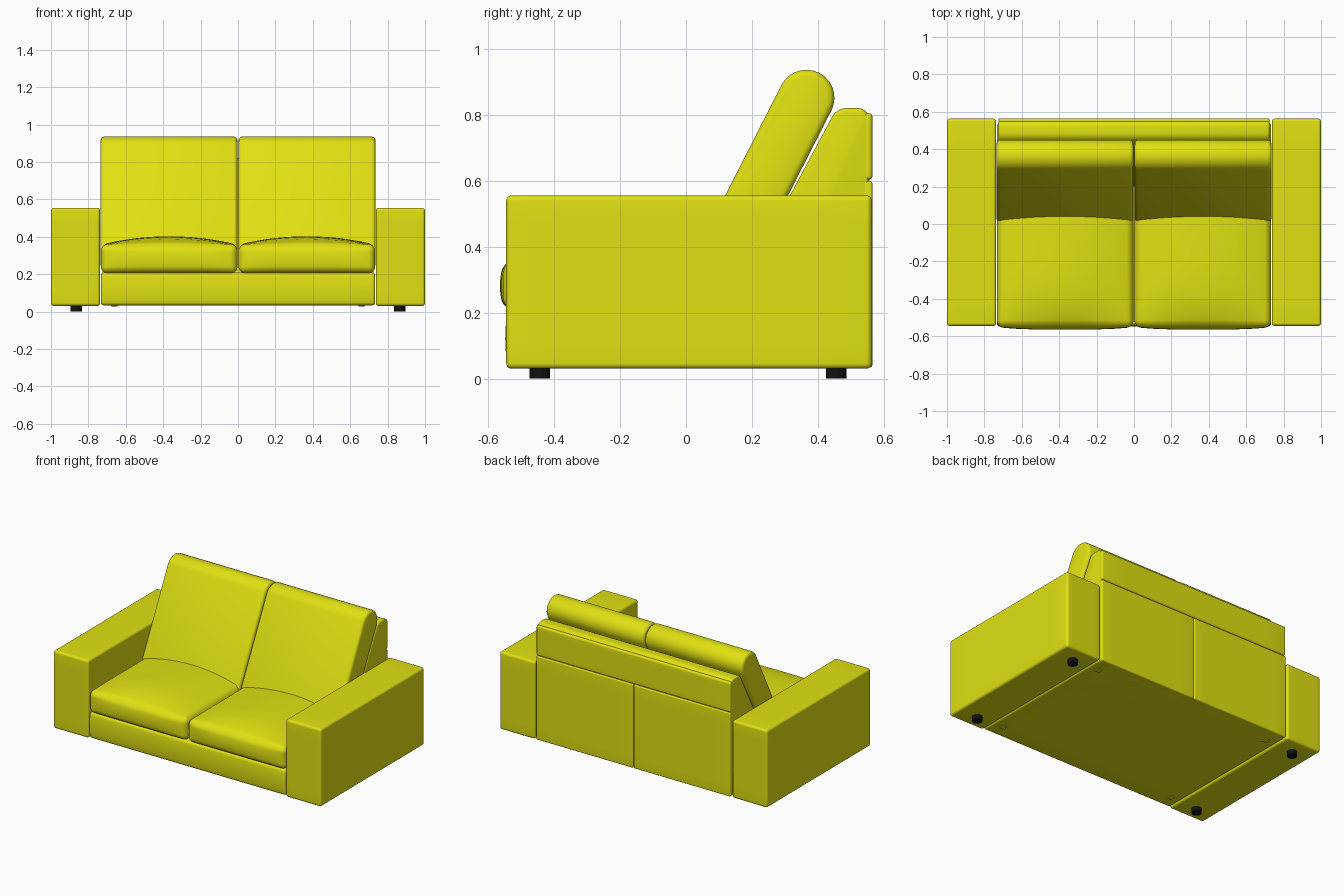
import bpy, bmesh, math
from mathutils import Vector

if "Cube" in bpy.data.objects:
    bpy.data.objects.remove(bpy.data.objects["Cube"])


def material(name, rgb):
    m = bpy.data.materials.new(name)
    m.diffuse_color = (*rgb, 1)
    m.use_nodes = True
    m.node_tree.nodes["Principled BSDF"].inputs["Base Color"].default_value = m.diffuse_color
    return m


YELLOW = material("yellow upholstery", (0.75, 0.75, 0.006))
BLACK = material("black plastic", (0.006, 0.006, 0.006))


def finish(bm, name, mat, angle=40):
    bmesh.ops.recalc_face_normals(bm, faces=bm.faces)
    me = bpy.data.meshes.new(name)
    bm.to_mesh(me)
    bm.free()
    ob = bpy.data.objects.new(name, me)
    bpy.context.collection.objects.link(ob)
    me.materials.append(mat)
    bpy.ops.object.select_all(action='DESELECT')
    ob.select_set(True)
    bpy.context.view_layer.objects.active = ob
    bpy.ops.object.shade_smooth_by_angle(angle=math.radians(angle))
    return ob


def rounded_box(name, lo, hi, r, puff=None, mat=YELLOW, seg=3, flat=8):
    """Box with rounded edges; puff(u, v, w) returns an extra offset."""
    n = 2 * seg + flat
    centre = (Vector(lo) + Vector(hi)) / 2
    half = (Vector(hi) - Vector(lo)) / 2
    bm = bmesh.new()
    bmesh.ops.create_cube(bm, size=2)
    bmesh.ops.subdivide_edges(bm, edges=bm.edges[:], cuts=n - 1, use_grid_fill=True)
    for v in bm.verts:
        p, inner = Vector(), Vector()
        for i in range(3):
            k = abs(v.co[i]) * n / 2
            s = math.copysign(1, v.co[i])
            core = half[i] - r
            if k <= flat / 2:
                p[i] = inner[i] = s * core * k / (flat / 2)
            else:
                p[i] = s * (core + r * math.tan((k - flat / 2) / seg * math.pi / 4))
                inner[i] = s * core
        d = p - inner
        q = inner + d.normalized() * r if d.length > 1e-7 else p
        if puff:
            q = q + Vector(puff(*(q[i] / half[i] for i in range(3))))
        v.co = centre + q
    return finish(bm, name, mat)


def prism(name, profile, x0, x1, bevel):
    """Side profile (y, z) extruded along x with softened end edges."""
    bm = bmesh.new()
    face = bm.faces.new([bm.verts.new((x0, y, z)) for y, z in profile])
    ext = bmesh.ops.extrude_face_region(bm, geom=[face])
    for g in ext['geom']:
        if isinstance(g, bmesh.types.BMVert):
            g.co.x = x1
    bmesh.ops.recalc_face_normals(bm, faces=bm.faces)
    rims = [e for e in bm.edges if abs(e.verts[0].co.x - e.verts[1].co.x) < 1e-6]
    bmesh.ops.bevel(bm, geom=rims, offset=bevel, segments=3, profile=0.5,
                    affect='EDGES', clamp_overlap=False)
    return finish(bm, name, YELLOW)


def arc(cy, cz, r, a0, a1, n=10):
    return [(cy + r * math.cos(math.radians(a0 + (a1 - a0) * i / n)),
             cz + r * math.sin(math.radians(a0 + (a1 - a0) * i / n))) for i in range(n + 1)]


def seat_puff(u, v, w):
    crown = 0.045 * (1 - u * u) * (1 - v ** 4) if w > 0 else 0
    front = -0.014 * (1 - u ** 4) * (1 - w * w) if v < 0 else 0
    return (0, front * min(1, -v * 2), crown * max(w, 0))


def rail_puff(u, v, w):
    return (0, -0.008 * (1 - w * w) if v < -0.9 else 0, 0)


# Base between the arms
rounded_box("base_rail", (-0.733, -0.54, 0.034), (0.733, 0.54, 0.208), 0.015, rail_puff)

# Back frame, sloping front and rounded top
frame = ([(0.555, 0.034)] + arc(0.52, 0.785, 0.035, 0, 90, 5)
         + arc(0.487, 0.77, 0.05, 90, 153, 6) + [(0.20, 0.34), (0.20, 0.034)])
prism("back_frame", frame, -0.725, 0.725, 0.012)

# Back panels, separated by narrow seams
rounded_box("upper_back_panel", (-0.725, 0.535, 0.602), (0.725, 0.565, 0.805), 0.012)

# Stadium-shaped leaning back cushion profile
lean = 27.0
t = math.radians(lean)
r, top, length = 0.085, (0.365, 0.851), 0.60
bottom = (top[0] - length * math.sin(t), top[1] - length * math.cos(t))
cushion = (arc(*top, r, -lean, 180 - lean, 14)
           + arc(*bottom, r, 180 - lean, 360 - lean, 8))

for side, s in (("left", -1), ("right", 1)):
    def span(a, b):
        return sorted((s * a, s * b))

    # Arm
    x0, x1 = span(0.737, 1.0)
    rounded_box(side + "_arm", (x0, -0.545, 0.03), (x1, 0.563, 0.555), 0.016)
    # Seat cushion
    x0, x1 = span(0.003, 0.733)
    rounded_box(side + "_seat_cushion", (x0, -0.55, 0.205), (x1, 0.29, 0.358), 0.035,
                seat_puff, seg=4, flat=12)
    # Back cushion
    x0, x1 = span(0.003, 0.735)
    prism(side + "_back_cushion", cushion, x0, x1, 0.02)
    # Lower back panel
    x0, x1 = span(0.002, 0.725)
    rounded_box(side + "_lower_back_panel", (x0, 0.535, 0.034), (x1, 0.565, 0.599), 0.008)
    # Feet and small glides
    for end, y in (("front", -0.443), ("back", 0.455)):
        bm = bmesh.new()
        bmesh.ops.create_cone(bm, cap_ends=True, segments=24, radius1=0.031, radius2=0.031, depth=0.04)
        bmesh.ops.translate(bm, verts=bm.verts, vec=(s * 0.865, y, 0.02))
        finish(bm, f"{end}_{side}_foot", BLACK)
        rounded_box(f"{end}_{side}_glide", (s * 0.66 - 0.018, y - 0.018, 0.028),
                    (s * 0.66 + 0.018, y + 0.018, 0.04), 0.003, seg=1, flat=2)
